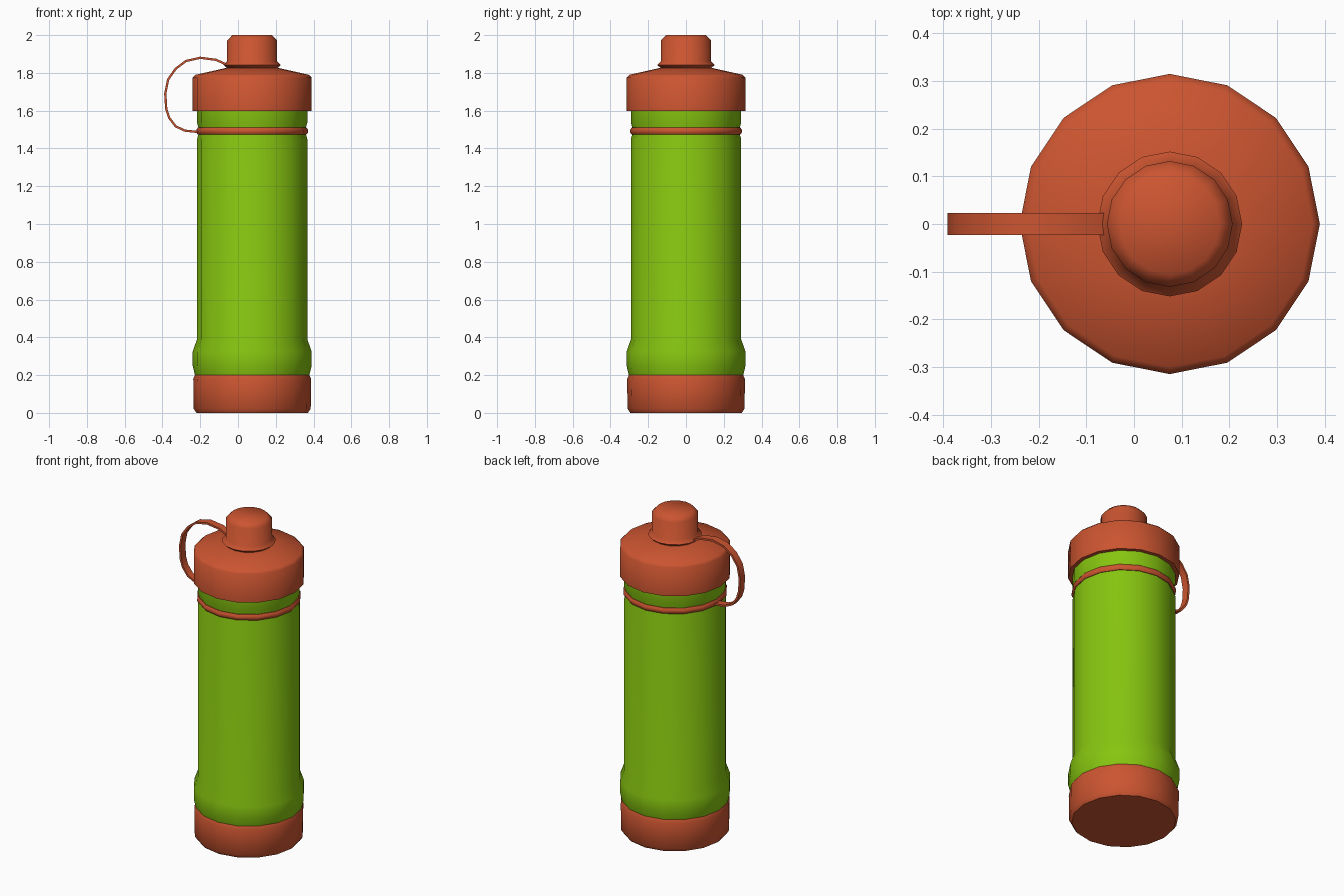
import bpy, bmesh
from math import cos, sin, pi, radians
from mathutils import Vector

if "Cube" in bpy.data.objects:
    bpy.data.objects.remove(bpy.data.objects["Cube"])

CX, SIDES = 0.075, 16


def material(name, color):
    m = bpy.data.materials.new(name)
    m.diffuse_color = (*color, 1)
    m.use_nodes = True
    m.node_tree.nodes["Principled BSDF"].inputs["Base Color"].default_value = m.diffuse_color
    return m


RED = material("red_plastic", (0.60, 0.09, 0.03))
GREEN = material("green_plastic", (0.24, 0.56, 0.005))


def finish(name, bm, mat, angle):
    bmesh.ops.recalc_face_normals(bm, faces=bm.faces)
    me = bpy.data.meshes.new(name)
    bm.to_mesh(me)
    bm.free()
    ob = bpy.data.objects.new(name, me)
    bpy.context.collection.objects.link(ob)
    me.materials.append(mat)
    bpy.ops.object.select_all(action='DESELECT')
    ob.select_set(True)
    bpy.context.view_layer.objects.active = ob
    bpy.ops.object.shade_smooth_by_angle(angle=radians(angle))
    return ob


def lathe(name, profile, mat, closed=False, angle=50):
    """Turn (radius, z) points around the bottle axis; ends are capped or joined."""
    bm = bmesh.new()
    rings = [[bm.verts.new((CX + r * cos(2 * pi * i / SIDES), r * sin(2 * pi * i / SIDES), z))
              for i in range(SIDES)] for r, z in profile]
    pairs = list(zip(rings, rings[1:]))
    if closed:
        pairs.append((rings[-1], rings[0]))
    else:
        bm.faces.new(rings[0])
        bm.faces.new(rings[-1])
    for a, b in pairs:
        for i in range(SIDES):
            j = (i + 1) % SIDES
            bm.faces.new((a[i], a[j], b[j], b[i]))
    return finish(name, bm, mat, angle)


# base cup
lathe("base_cup", [(0.295, 0), (0.31, 0.022), (0.312, 0.18), (0.303, 0.2)], RED)

# bottle body with flared foot and a groove for the strap ring
lathe("bottle_body", [(0.303, 0.2), (0.315, 0.25), (0.315, 0.325), (0.292, 0.39), (0.292, 1.45),
                      (0.284, 1.475), (0.284, 1.51), (0.292, 1.535), (0.292, 1.61)], GREEN)

# strap ring
lathe("strap_ring", [(0.28, 1.474), (0.288, 1.474), (0.296, 1.485), (0.296, 1.498),
                     (0.288, 1.51), (0.28, 1.51)], RED, closed=True)

# screw lid
lathe("lid", [(0.29, 1.597), (0.315, 1.597), (0.315, 1.775), (0.30, 1.79), (0.13, 1.828)], RED)

# spout cap with flange
lathe("spout_cap", [(0.13, 1.822), (0.152, 1.842), (0.132, 1.862), (0.132, 1.972), (0.105, 2.0)], RED)

# strap loop: flat band swept along a path in the xz plane
path = [Vector(p) for p in [(-0.06, 1.843), (-0.115, 1.869), (-0.2, 1.88), (-0.275, 1.863), (-0.33, 1.822),
                            (-0.37, 1.765), (-0.385, 1.69), (-0.38, 1.61), (-0.365, 1.563), (-0.33, 1.517),
                            (-0.28, 1.494), (-0.21, 1.487)]]
bm = bmesh.new()
loops = []
for i, p in enumerate(path):
    t = (path[min(i + 1, len(path) - 1)] - path[max(i - 1, 0)]).normalized()
    n = Vector((-t.y, t.x)) * 0.006
    loops.append([bm.verts.new((p.x + s * n.x, y, p.y + s * n.y))
                  for s, y in ((1, -0.023), (1, 0.023), (-1, 0.023), (-1, -0.023))])
for a, b in zip(loops, loops[1:]):
    for i in range(4):
        j = (i + 1) % 4
        bm.faces.new((a[i], a[j], b[j], b[i]))
bm.faces.new(loops[0])
bm.faces.new(loops[-1])
finish("strap", bm, RED, 40)
